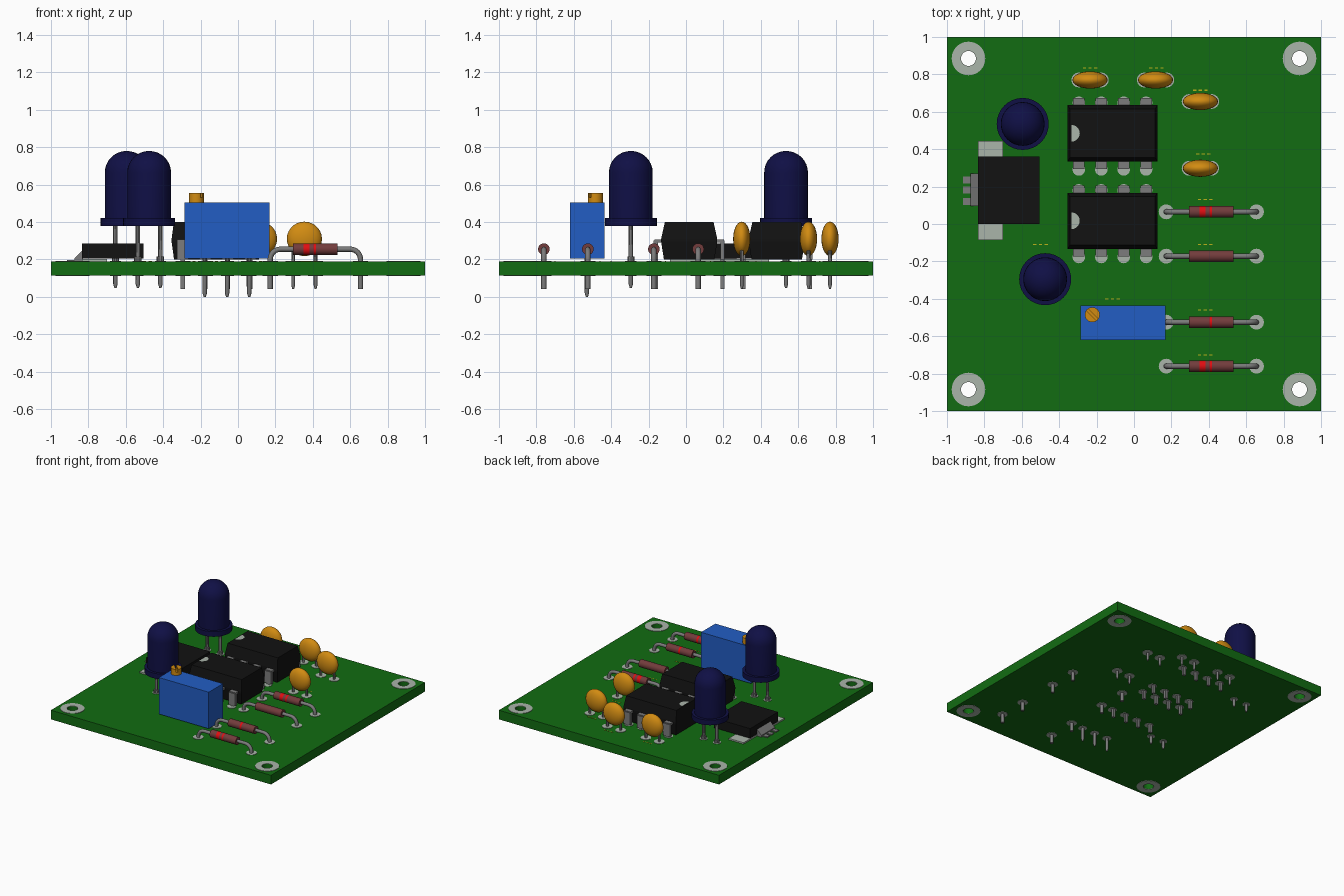
import bpy, bmesh, math
from mathutils import Matrix

cube = bpy.data.objects.get("Cube")
if cube:
    bpy.data.objects.remove(cube, do_unlink=True)


def material(name, r, g, b):
    m = bpy.data.materials.new(name)
    m.use_nodes = True
    m.diffuse_color = (r, g, b, 1)
    m.node_tree.nodes["Principled BSDF"].inputs["Base Color"].default_value = (r, g, b, 1)
    return m


GREEN = material("board green", 0.006, 0.15, 0.006)
NAVY = material("lamp navy", 0.005, 0.005, 0.06)
BLUE = material("trimmer blue", 0.016, 0.11, 0.55)
BLACK = material("chip black", 0.006, 0.006, 0.006)
ORANGE = material("capacitor orange", 0.64, 0.26, 0.006)
BROWN = material("resistor brown", 0.17, 0.045, 0.045)
RED = material("band red", 0.75, 0.004, 0.006)
STEEL = material("lead grey", 0.2, 0.2, 0.2)
TIN = material("pad silver", 0.4, 0.46, 0.4)
YELLOW = material("marking yellow", 0.5, 0.45, 0.01)

TOP, BOTTOM = 0.19, 0.115


def finish(name, bm, mat, loc=(0, 0, 0), smooth=False):
    bmesh.ops.recalc_face_normals(bm, faces=bm.faces)
    me = bpy.data.meshes.new(name)
    bm.to_mesh(me)
    bm.free()
    me.materials.append(mat)
    ob = bpy.data.objects.new(name, me)
    ob.location = loc
    bpy.context.collection.objects.link(ob)
    if smooth:
        bpy.ops.object.select_all(action='DESELECT')
        ob.select_set(True)
        bpy.context.view_layer.objects.active = ob
        bpy.ops.object.shade_smooth_by_angle(angle=math.radians(35))
    return ob


def loft(name, mat, x, y, rings):
    """Stack of rectangles (half x, half y, z) joined into a solid."""
    bm = bmesh.new()
    loops = [[bm.verts.new((sx * hx, sy * hy, z)) for sx, sy in ((-1, -1), (1, -1), (1, 1), (-1, 1))]
             for hx, hy, z in rings]
    for a, b in zip(loops, loops[1:]):
        for i in range(4):
            j = (i + 1) % 4
            bm.faces.new((a[i], a[j], b[j], b[i]))
    bm.faces.new(loops[0])
    bm.faces.new(loops[-1])
    return finish(name, bm, mat, (x, y, 0))


def box(name, mat, x0, x1, y0, y1, z0, z1):
    hx, hy = (x1 - x0) / 2, (y1 - y0) / 2
    return loft(name, mat, x0 + hx, y0 + hy, [(hx, hy, z0), (hx, hy, z1)])


def lathe(name, mat, profile, loc, segs=16, closed=False, along_x=False):
    """Spin (radius, height) points about z."""
    bm = bmesh.new()
    vs = [bm.verts.new((r, 0, z)) for r, z in profile]
    edges = [bm.edges.new(p) for p in zip(vs, vs[1:])]
    if closed:
        edges.append(bm.edges.new((vs[-1], vs[0])))
    bmesh.ops.spin(bm, geom=vs + edges, cent=(0, 0, 0), axis=(0, 0, 1),
                   angle=math.tau, steps=segs, use_merge=False)
    bmesh.ops.remove_doubles(bm, verts=bm.verts, dist=0.0001)
    if along_x:
        bmesh.ops.transform(bm, matrix=Matrix.Rotation(math.pi / 2, 4, 'Y'), verts=bm.verts)
    return finish(name, bm, mat, loc, True)


def tube(name, mat, pts, r):
    cu = bpy.data.curves.new(name, 'CURVE')
    cu.dimensions = '3D'
    cu.bevel_depth, cu.bevel_resolution, cu.use_fill_caps = r, 2, True
    sp = cu.splines.new('POLY')
    sp.points.add(len(pts) - 1)
    for p, co in zip(sp.points, pts):
        p.co = (*co, 1)
    sp.use_smooth = True
    cu.materials.append(mat)
    ob = bpy.data.objects.new(name, cu)
    bpy.context.collection.objects.link(ob)
    bpy.ops.object.select_all(action='DESELECT')
    ob.select_set(True)
    bpy.context.view_layer.objects.active = ob
    bpy.ops.object.convert(target='MESH')


def cut(ob, cutter):
    mod = ob.modifiers.new("cut", 'BOOLEAN')
    mod.object, mod.solver = cutter, 'EXACT'
    bpy.ops.object.select_all(action='DESELECT')
    bpy.context.view_layer.objects.active = ob
    ob.select_set(True)
    bpy.ops.object.modifier_apply(modifier=mod.name)
    bpy.data.objects.remove(cutter, do_unlink=True)


def pad(x, y, r=0.038):
    lathe("solder_pad", TIN, [(0, BOTTOM - 0.003), (r, BOTTOM - 0.003), (r, TOP + 0.003), (0, TOP + 0.003)], (x, y, 0))


def pin(name, x, y, z0, z1, r=0.012):
    lathe(name, STEEL, [(0, z0), (r * 0.5, z0), (r, z0 + 0.02), (r, z1), (0, z1)], (x, y, 0), 10)


# Board with four plated mounting holes
board = box("circuit_board", GREEN, -1, 1, -1, 1, BOTTOM, TOP)
for sx in (-1, 1):
    for sy in (-1, 1):
        at = (sx * 0.885, sy * 0.885, 0)
        cut(board, lathe("hole_cutter", GREEN, [(0, 0), (0.04, 0), (0.04, 0.3), (0, 0.3)], at, 24))
        for z in (BOTTOM - 0.003, TOP):
            lathe("mounting_ring", TIN, [(0.04, z), (0.09, z), (0.09, z + 0.003), (0.04, z + 0.003)],
                  at, 32, closed=True)

# Domed lamps on two legs
for x, y in ((-0.595, 0.535), (-0.475, -0.295)):
    dome = [(0.117 * math.cos(a), 0.665 + 0.115 * math.sin(a))
            for a in (math.pi / 2 * i / 8 for i in range(8))]
    lathe("lamp", NAVY, [(0, 0.38), (0.139, 0.38), (0.139, 0.422), (0.117, 0.422)] + dome + [(0, 0.78)], (x, y, 0), 32)
    for s in (-0.06, 0.06):
        pin("lamp_leg", x + s, y, 0.048, 0.385)
        lathe("leg_collar", STEEL, [(0, TOP), (0.02, TOP), (0.02, 0.215), (0, 0.215)], (x + s, y, 0), 10)
        pad(x + s, y, 0.03)

# Eight-legged chips
for cy in (0.485, 0.017):
    cx = -0.115
    loft("chip_body", BLACK, cx, cy, [(0.227, 0.135, 0.2), (0.24, 0.15, 0.295), (0.24, 0.15, 0.31), (0.228, 0.13, 0.4)])
    bm = bmesh.new()
    arc = [-math.pi / 2 + math.pi * i / 10 for i in range(11)]
    bm.faces.new([bm.verts.new((0.045 * math.cos(a), 0.045 * math.sin(a), 0)) for a in arc])
    finish("chip_notch", bm, TIN, (cx - 0.22, cy, 0.402))
    for i in range(4):
        px = cx + (i - 1.5) * 0.12
        for s in (-1, 1):
            def leg(w, a, b, z0, z1):
                lo, hi = sorted((cy + s * a, cy + s * b))
                box("chip_leg", STEEL, px - w, px + w, lo, hi, z0, z1)
            leg(0.03, 0.13, 0.185, 0.29, 0.307)
            leg(0.03, 0.168, 0.19, 0.2, 0.3)
            leg(0.012, 0.168, 0.188, 0.042, 0.2)
            pad(px, cy + s * 0.178 - 0.015, 0.034)

# Flat regulator with tab, leads and surface pads
loft("regulator_body", BLACK, -0.67, 0.18, [(0.165, 0.18, 0.205), (0.165, 0.18, 0.285)])
box("regulator_pad", TIN, -0.835, -0.7, -0.085, 0.445, TOP, TOP + 0.012)
tab = box("regulator_tab", STEEL, -0.875, -0.83, 0.095, 0.27, TOP, 0.25)
for v in tab.data.vertices:
    if v.co.x < 0 and v.co.z > 0.2:
        v.co.z = 0.205
for y in (0.12, 0.182, 0.235):
    box("regulator_lead", STEEL, -0.915, -0.87, y - 0.018, y + 0.018, TOP, TOP + 0.008)

# Trimmer with slotted screw
box("trimmer_body", BLUE, -0.285, 0.168, -0.62, -0.435, 0.205, 0.505)
screw = lathe("trimmer_screw", ORANGE, [(0, 0.5), (0.04, 0.5), (0.04, 0.555), (0, 0.555)], (-0.223, -0.485, 0), 24)
slot = box("slot_cutter", ORANGE, -0.05, 0.05, -0.007, 0.007, 0.53, 0.6)
slot.location = (-0.223, -0.485, 0)
slot.rotation_euler.z = math.radians(-45)
cut(screw, slot)
for x in (-0.178, -0.058, 0.06):
    pin("trimmer_pin", x, -0.53, 0, 0.21)
    pad(x, -0.53, 0.034)

# Resistors: bent wire, body and red bands
BANDS = {0.065: (1, 1), -0.172: (0, 0), -0.525: (0, 1), -0.76: (1, 1)}
for y, (wide, thin) in BANDS.items():
    x0, x1, z, bend = 0.172, 0.655, 0.255, 0.055
    arc = [math.pi / 2 * i / 6 for i in range(7)]
    left = [(x0 + bend * (1 - math.cos(a)), y, z - bend * (1 - math.sin(a))) for a in arc]
    right = [(x0 + x1 - px, y, pz) for px, _, pz in reversed(left)]
    tube("resistor_wire", STEEL, [(x0, y, 0.042)] + left + right + [(x1, y, 0.042)], 0.014)
    cuts = (-0.118, -0.062, -0.032, -0.01, 0.005, 0.118)
    body = lathe("resistor_body", BROWN, [(0, cuts[0])] + [(0.031, c) for c in cuts] + [(0, cuts[-1])],
                 (0.413, y, z), 20, along_x=True)
    body.data.materials.append(RED)
    for f in body.data.polygons:
        c = f.center.x
        if (wide and cuts[1] < c < cuts[2]) or (thin and cuts[3] < c < cuts[4]):
            f.material_index = 1
    pad(x0, y, 0.04)
    pad(x1, y, 0.04)

# Lens-shaped capacitors
for x, y in ((-0.235, 0.77), (0.115, 0.77), (0.355, 0.655), (0.355, 0.298)):
    bm = bmesh.new()
    bmesh.ops.create_uvsphere(bm, u_segments=24, v_segments=14, radius=1)
    bmesh.ops.scale(bm, vec=(0.094, 0.046, 0.092), verts=bm.verts)
    finish("capacitor", bm, ORANGE, (x, y, 0.31), True)
    for s in (-0.06, 0.06):
        pin("capacitor_leg", x + s, y, 0.042, 0.29, 0.01)
        pad(x + s, y, 0.04)

# Small printed dashes beside the parts
MARKS = ((-0.235, 0.835), (0.12, 0.835), (0.355, 0.715), (0.37, 0.375), (0.38, 0.13), (0.38, -0.11),
         (0.38, -0.46), (0.38, -0.7), (-0.115, -0.4), (-0.5, -0.11))
for x, y in MARKS:
    for d in (-0.03, 0, 0.03):
        box("printed_dash", YELLOW, x + d - 0.009, x + d + 0.009, y - 0.003, y + 0.003, TOP, TOP + 0.002)
